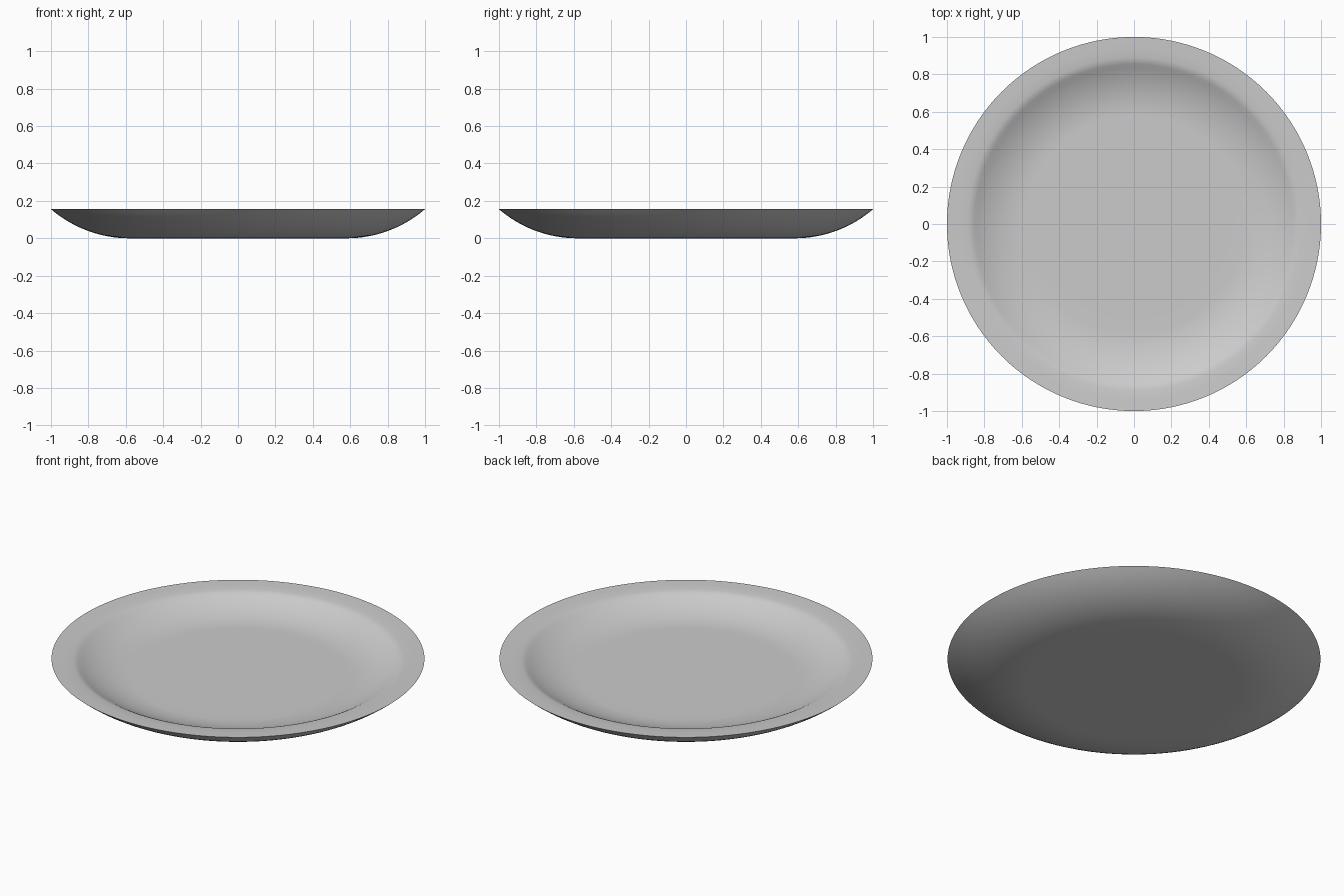
import bpy
import bmesh
import math

cube = bpy.data.objects.get("Cube")
if cube:
    bpy.data.objects.remove(cube, do_unlink=True)

SEGMENTS = 128
HEIGHT = 0.156
FLOOR = 0.066


def rising_arc(r0, z0, r1, z1, steps):
    """Arc that starts level at (r0, z0) and curves up to (r1, z1)."""
    run, rise = r1 - r0, z1 - z0
    sweep = 2 * math.atan2(rise, run)
    radius = run / math.sin(sweep)
    return [(r0 + radius * math.sin(sweep * i / steps),
             z0 + radius * (1 - math.cos(sweep * i / steps)))
            for i in range(steps + 1)]


def lathe(name, profile, material):
    """Spin a closed (radius, height) profile around z."""
    bm = bmesh.new()
    verts = [bm.verts.new((r, 0, z)) for r, z in profile]
    edges = [bm.edges.new(pair) for pair in zip(verts, verts[1:])]
    bmesh.ops.spin(bm, geom=verts + edges, cent=(0, 0, 0), axis=(0, 0, 1),
                   angle=math.tau, steps=SEGMENTS, use_duplicate=False)
    bmesh.ops.remove_doubles(bm, verts=bm.verts, dist=0.0005)
    bmesh.ops.recalc_face_normals(bm, faces=bm.faces)
    mesh = bpy.data.meshes.new(name)
    bm.to_mesh(mesh)
    bm.free()
    mesh.materials.append(material)
    obj = bpy.data.objects.new(name, mesh)
    bpy.context.collection.objects.link(obj)
    bpy.ops.object.select_all(action="DESELECT")
    obj.select_set(True)
    bpy.context.view_layer.objects.active = obj
    bpy.ops.object.shade_smooth_by_angle(angle=math.radians(60))
    return obj


# Plain grey ceramic
grey = bpy.data.materials.new("grey ceramic")
grey.use_nodes = True
color = (0.6, 0.6, 0.6, 1)
grey.diffuse_color = color
grey.node_tree.nodes["Principled BSDF"].inputs["Base Color"].default_value = color

# Underside: flat base curving up to the outer edge
underside = [(0, 0), (0.5, 0)] + rising_arc(0.58, 0, 1, HEIGHT, 16)
# Rim: dips slightly inward, then rolls over into the well
rim = [(0.94, 0.154), (0.89, 0.151), (0.87, 0.147)]
# Well: curved wall running down to the flat floor
well = rising_arc(0.58, FLOOR, 0.855, 0.14, 12)[::-1] + [(0.5, FLOOR), (0, FLOOR)]

lathe("plate", underside + rim + well, grey)
